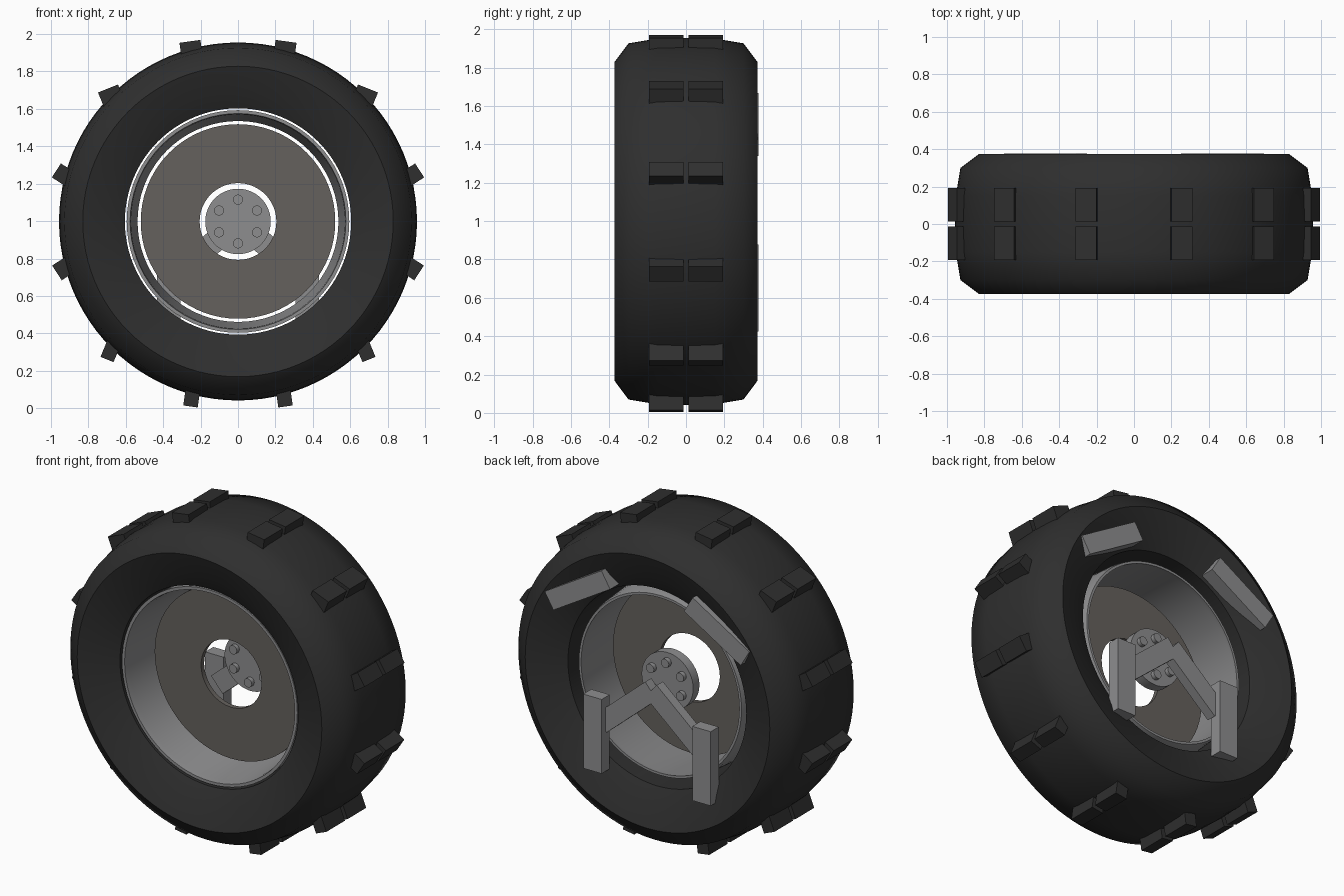
import bpy
import bmesh
from math import sin, cos, pi, radians, atan2
from mathutils import Matrix, Vector

cube = bpy.data.objects.get("Cube")
if cube:
    bpy.data.objects.remove(cube, do_unlink=True)

MID = 0.998  # axle height


def material(name, color):
    mat = bpy.data.materials.new(name)
    mat.use_nodes = True
    mat.diffuse_color = (*color, 1)
    mat.node_tree.nodes["Principled BSDF"].inputs["Base Color"].default_value = (*color, 1)
    return mat


rubber = material("dark_rubber", (0.028, 0.028, 0.028))
plate = material("warm_grey_plate", (0.13, 0.12, 0.11))
metal = material("grey_metal", (0.27, 0.27, 0.275))


def finish(bm, name, mat, smooth_angle=50):
    bmesh.ops.recalc_face_normals(bm, faces=bm.faces)
    for face in bm.faces:
        face.smooth = True
    for edge in bm.edges:
        edge.smooth = edge.calc_face_angle(0) < radians(smooth_angle)
    mesh = bpy.data.meshes.new(name)
    bm.to_mesh(mesh)
    bm.free()
    mesh.materials.append(mat)
    obj = bpy.data.objects.new(name, mesh)
    bpy.context.collection.objects.link(obj)
    return obj


def ring(name, profile, mat, segments=72):
    """Revolve a closed (y, radius) profile around the axle."""
    bm = bmesh.new()
    loops = []
    for i in range(segments):
        a = 2 * pi * i / segments
        loops.append([bm.verts.new((r * sin(a), y, MID + r * cos(a))) for y, r in profile])
    n = len(profile)
    for i in range(segments):
        here, there = loops[i], loops[(i + 1) % segments]
        for j in range(n):
            k = (j + 1) % n
            bm.faces.new((here[j], here[k], there[k], there[j]))
    return finish(bm, name, mat)


def box(bm, center, size, angle):
    matrix = (Matrix.Translation(center) @ Matrix.Rotation(angle, 4, 'Y')
              @ Matrix.Diagonal((*size, 1)))
    bmesh.ops.create_cube(bm, size=1, matrix=matrix)


def cylinder(bm, x, z, radius, y0, y1, segments):
    matrix = Matrix.Translation((x, (y0 + y1) / 2, MID + z)) @ Matrix.Rotation(pi / 2, 4, 'X')
    bmesh.ops.create_cone(bm, cap_ends=True, segments=segments, radius1=radius,
                          radius2=radius, depth=y1 - y0, matrix=matrix)


# Tyre: rounded shoulders and sidewalls dished in toward the rim
half = [(0.15, 0.953), (0.3, 0.928), (0.373, 0.83), (0.325, 0.69), (0.28, 0.605)]
ring("tyre", [(0, 0.957)] + half + [(-y, r) for y, r in reversed(half)], rubber, 96)

# Tread blocks: outer edge midpoint x, z, tilt from vertical, width
blocks = [(0.257, 0.963, 8, 0.113), (0.695, 0.711, 22, 0.115), (0.971, 0.273, 57, 0.089),
          (0.968, -0.275, 123, 0.094), (0.70, -0.738, 158, 0.075), (0.254, -0.989, 172, 0.078)]
depth = 0.11
bm = bmesh.new()
for x, z, tilt, width in blocks:
    for side in (-1, 1):
        a = radians(tilt) * side
        for y in (-0.103, 0.103):
            center = Vector((x * side, y, MID + z)) - Vector((sin(a), 0, cos(a))) * depth / 2
            box(bm, center, (width, 0.18, depth), a)
finish(bm, "tread_blocks", rubber, 30)

# Rim barrel narrowing toward the back, with a front lip
ring("rim", [(-0.275, 0.595), (-0.275, 0.577), (-0.24, 0.572), (0.22, 0.542),
             (0.25, 0.537), (0.25, 0.552), (0.22, 0.56), (-0.24, 0.594)], metal)

# Centre disc with an open middle
ring("wheel_disc", [(-0.065, 0.52), (-0.065, 0.205), (-0.035, 0.205), (-0.035, 0.52)], plate)

# Hub and its bolts
bm = bmesh.new()
cylinder(bm, 0, 0, 0.175, 0.12, 0.18, 48)
finish(bm, "hub", metal)
bm = bmesh.new()
for i in range(6):
    a = i * pi / 3
    cylinder(bm, 0.117 * sin(a), 0.117 * cos(a), 0.027, 0.095, 0.205, 16)
finish(bm, "hub_bolts", metal)


def bar(name, start, end, width, y0, y1):
    """Flat bar between two (x, z) points, on both sides of the wheel."""
    bm = bmesh.new()
    for side in (-1, 1):
        a, b = [Vector((p[0] * side, (y0 + y1) / 2, MID + p[1])) for p in (start, end)]
        d = b - a
        box(bm, (a + b) / 2, (d.length, y1 - y0, width), atan2(-d.z, d.x))
    finish(bm, name, metal, 30)


# Rear bracket: two arms, two uprights and two upper bars
bar("bracket_arms", (0, 0.0), (0.34, -0.29), 0.12, 0.28, 0.34)
bar("bracket_uprights", (0.37, -0.12), (0.37, -0.575), 0.125, 0.30, 0.378)
bar("upper_bars", (0.28, 0.62), (0.665, 0.39), 0.115, 0.29, 0.378)
